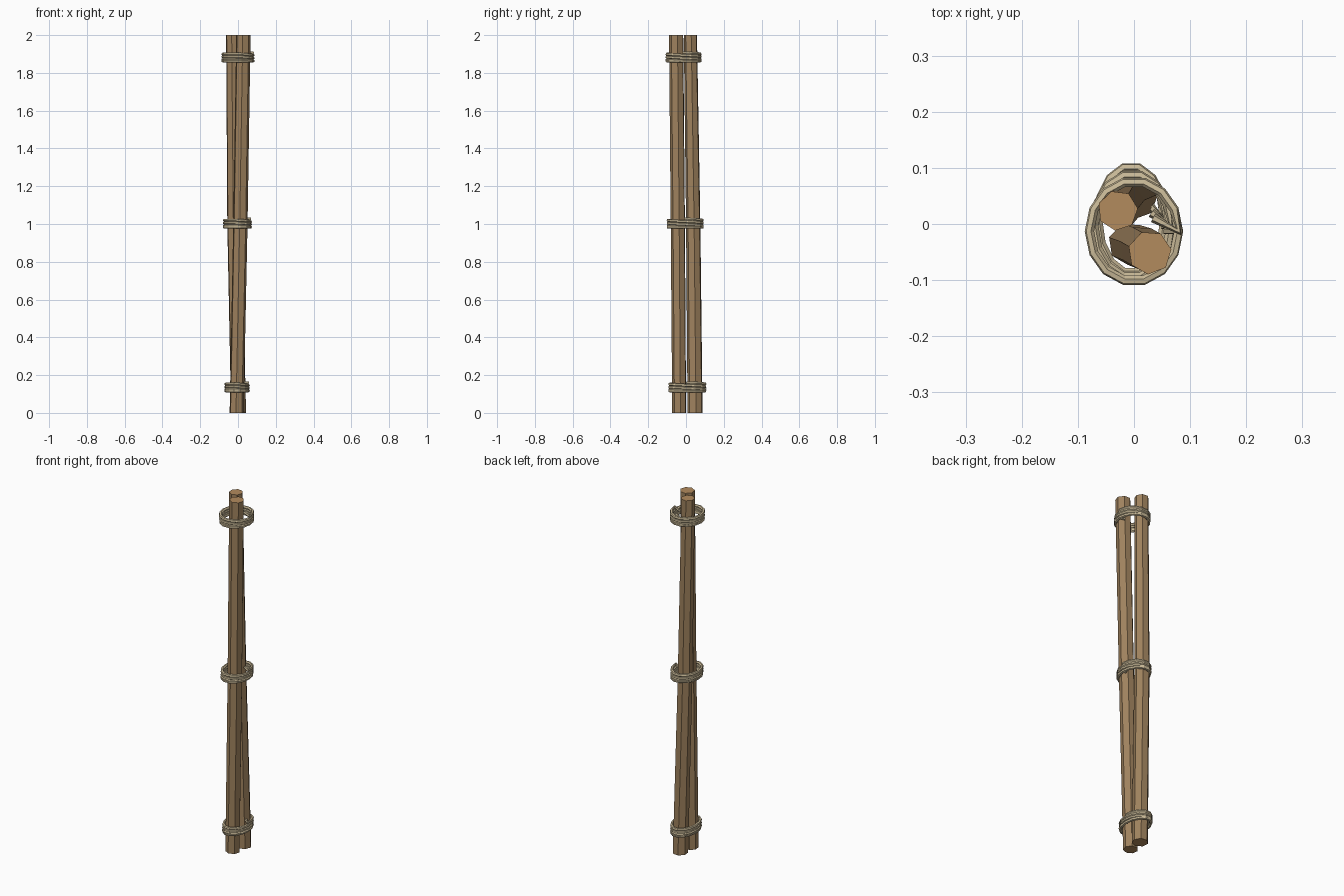
import bpy, bmesh, math

if "Cube" in bpy.data.objects:
    bpy.data.objects.remove(bpy.data.objects["Cube"])

def material(name, rgb):
    m = bpy.data.materials.new(name)
    m.diffuse_color = (*rgb, 1)
    m.use_nodes = True
    m.node_tree.nodes["Principled BSDF"].inputs["Base Color"].default_value = m.diffuse_color
    return m

bark = material("bark", (0.35, 0.225, 0.112))
cut_wood = material("cut_wood", (0.45, 0.26, 0.11))
rope = material("rope", (0.60, 0.50, 0.32))

def pole(name, sections, turn, sides=7):
    """Loft horizontal polygons; sections are (x, y, z, radius)."""
    bm = bmesh.new()
    rings = []
    for x, y, z, r in sections:
        angles = [turn + 2 * math.pi * i / sides for i in range(sides)]
        rings.append([bm.verts.new((x + r * math.cos(a), y + r * math.sin(a), z)) for a in angles])
    for lo, hi in zip(rings, rings[1:]):
        for i in range(sides):
            j = (i + 1) % sides
            bm.faces.new((lo[i], lo[j], hi[j], hi[i]))
    for ring in (rings[0][::-1], rings[-1]):
        bm.faces.new(ring).material_index = 1
    me = bpy.data.meshes.new(name)
    bm.to_mesh(me)
    bm.free()
    me.materials.append(bark)
    me.materials.append(cut_wood)
    bpy.context.collection.objects.link(bpy.data.objects.new(name, me))

def lashing(name, cx, cy, z, rx, ry, turns=4, steps=14, pitch=0.0145, thick=0.0085):
    """Rope wound round both poles, stepping down a pitch on the +x side, ends tucked in."""
    top = z + pitch * (turns - 1) / 2
    pts = [(cx + 0.034, cy + 0.024, top)]
    for k in range(turns * steps + 1):
        t = k / steps
        a = 2 * math.pi * t
        f = t + 0.5 - math.floor(t + 0.5)
        drop = math.floor(t + 0.5) + min(1, max(0, (f - 0.25) / 0.5)) - 0.5
        h = top - pitch * min(turns - 1, max(0, drop))
        pts.append((cx + (rx - thick) * math.cos(a), cy + (ry - thick) * math.sin(a), h))
    pts.append((cx + 0.053, cy + 0.003, pts[-1][2]))
    cu = bpy.data.curves.new(name, 'CURVE')
    cu.dimensions = '3D'
    cu.bevel_depth = thick
    cu.bevel_resolution = 1
    cu.use_fill_caps = True
    sp = cu.splines.new('POLY')
    sp.points.add(len(pts) - 1)
    for p, co in zip(sp.points, pts):
        p.co = (*co, 1)
    sp.use_smooth = False
    cu.materials.append(rope)
    bpy.context.collection.objects.link(bpy.data.objects.new(name, cu))

# two leaning poles
pole("back_pole", [(0.002, 0.049, 0, 0.041), (-0.020, 0.039, 1, 0.039), (-0.029, 0.024, 2, 0.036)], 0.1)
pole("front_pole", [(-0.008, -0.035, 0, 0.038), (0.012, -0.042, 1, 0.039), (0.028, -0.051, 2, 0.039)], 0.15)

# three rope lashings
lashing("top_lashing", 0.0, -0.013, 1.885, 0.088, 0.098)
lashing("middle_lashing", -0.003, -0.004, 1.005, 0.077, 0.101)
lashing("bottom_lashing", -0.005, 0.007, 0.138, 0.068, 0.104)
